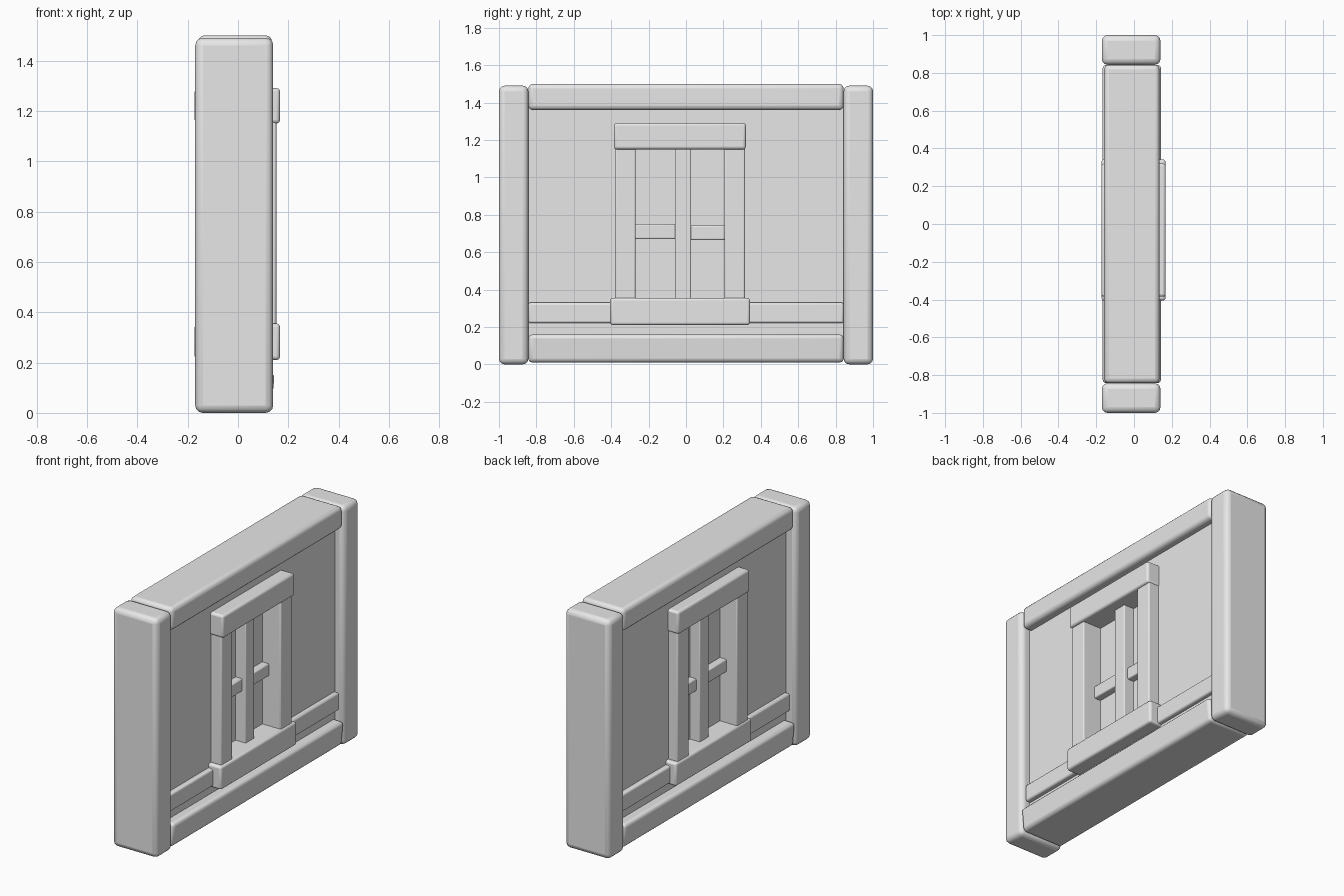
import bpy, bmesh, math

cube = bpy.data.objects.get("Cube")
if cube:
    bpy.data.objects.remove(cube, do_unlink=True)

grey = bpy.data.materials.new("plain grey")
grey.use_nodes = True
grey.diffuse_color = (0.8, 0.8, 0.8, 1)
grey.node_tree.nodes["Principled BSDF"].inputs["Base Color"].default_value = (0.8, 0.8, 0.8, 1)

MID = -0.01  # middle plane of the wall


def finish(name, bm, bevel=0.0):
    bmesh.ops.recalc_face_normals(bm, faces=bm.faces)
    mesh = bpy.data.meshes.new(name)
    bm.to_mesh(mesh)
    bm.free()
    mesh.materials.append(grey)
    ob = bpy.data.objects.new(name, mesh)
    bpy.context.collection.objects.link(ob)
    if bevel:
        mod = ob.modifiers.new("rounded edges", "BEVEL")
        mod.width = bevel
        mod.segments = 3
        bpy.ops.object.select_all(action="DESELECT")
        ob.select_set(True)
        bpy.context.view_layer.objects.active = ob
        bpy.ops.object.shade_smooth_by_angle(angle=math.radians(40))
    return ob


def beam(name, x, y, z, bevel=0.0, lean=0.0):
    """Box between the (low, high) limits; lean moves the top outwards."""
    bm = bmesh.new()
    bmesh.ops.create_cube(bm, size=1)
    for v in bm.verts:
        side = [0 if c < 0 else 1 for c in v.co]
        v.co = (x[side[0]], y[side[1]], z[side[2]])
        if side[2]:
            v.co.x += lean if side[0] else -lean
    return finish(name, bm, bevel)


def through(depth):
    return (MID - depth, MID + depth)


# Wall panel with a window opening
bm = bmesh.new()
rings = []
for y0, y1, z0, z1 in ((-0.85, 0.85, 0.1, 1.42), (-0.3, 0.25, 0.3, 1.2)):
    rings.append([bm.verts.new((MID - 0.09, y, z))
                  for y, z in ((y0, z0), (y1, z0), (y1, z1), (y0, z1))])
outer, inner = rings
for i in range(4):
    j = (i + 1) % 4
    bm.faces.new((outer[i], outer[j], inner[j], inner[i]))
grown = bmesh.ops.extrude_face_region(bm, geom=bm.faces[:])["geom"]
for v in grown:
    if isinstance(v, bmesh.types.BMVert):
        v.co.x = MID + 0.09
finish("wall_panel", bm)

# Corner posts
for name, y in (("front_post", (-1, -0.843)), ("back_post", (0.843, 1))):
    beam(name, (-0.17, 0.14), y, (0, 1.49), 0.03)

# Long beams and thin rail
LONG = (-0.843, 0.843)
beam("top_beam", (-0.158, 0.135), LONG, (1.36, 1.5), 0.025)
beam("bottom_beam", (-0.155, 0.132), LONG, (0.01, 0.16), 0.022, lean=0.014)
beam("lower_rail", through(0.12), LONG, (0.22, 0.33), 0.012)

# Window frame
beam("window_lintel", (-0.172, 0.167), (-0.385, 0.32), (1.15, 1.29), 0.014)
beam("window_sill", (-0.172, 0.167), (-0.405, 0.342), (0.21, 0.355), 0.014)
for name, y in (("front_jamb", (-0.38, -0.27)), ("back_jamb", (0.205, 0.315))):
    beam(name, (-0.163, 0.152), y, (0.34, 1.16), 0.008)

# Window pane, upright and crossbars
beam("window_pane", through(0.035), (-0.29, 0.23), (0.32, 1.18))
beam("window_upright", through(0.105), (-0.06, 0.027), (0.34, 1.16), 0.006)
for name, y, z in (("front_crossbar", (-0.28, -0.05), (0.67, 0.75)),
                   ("back_crossbar", (0.02, 0.21), (0.665, 0.743))):
    beam(name, through(0.08), y, z, 0.008)
